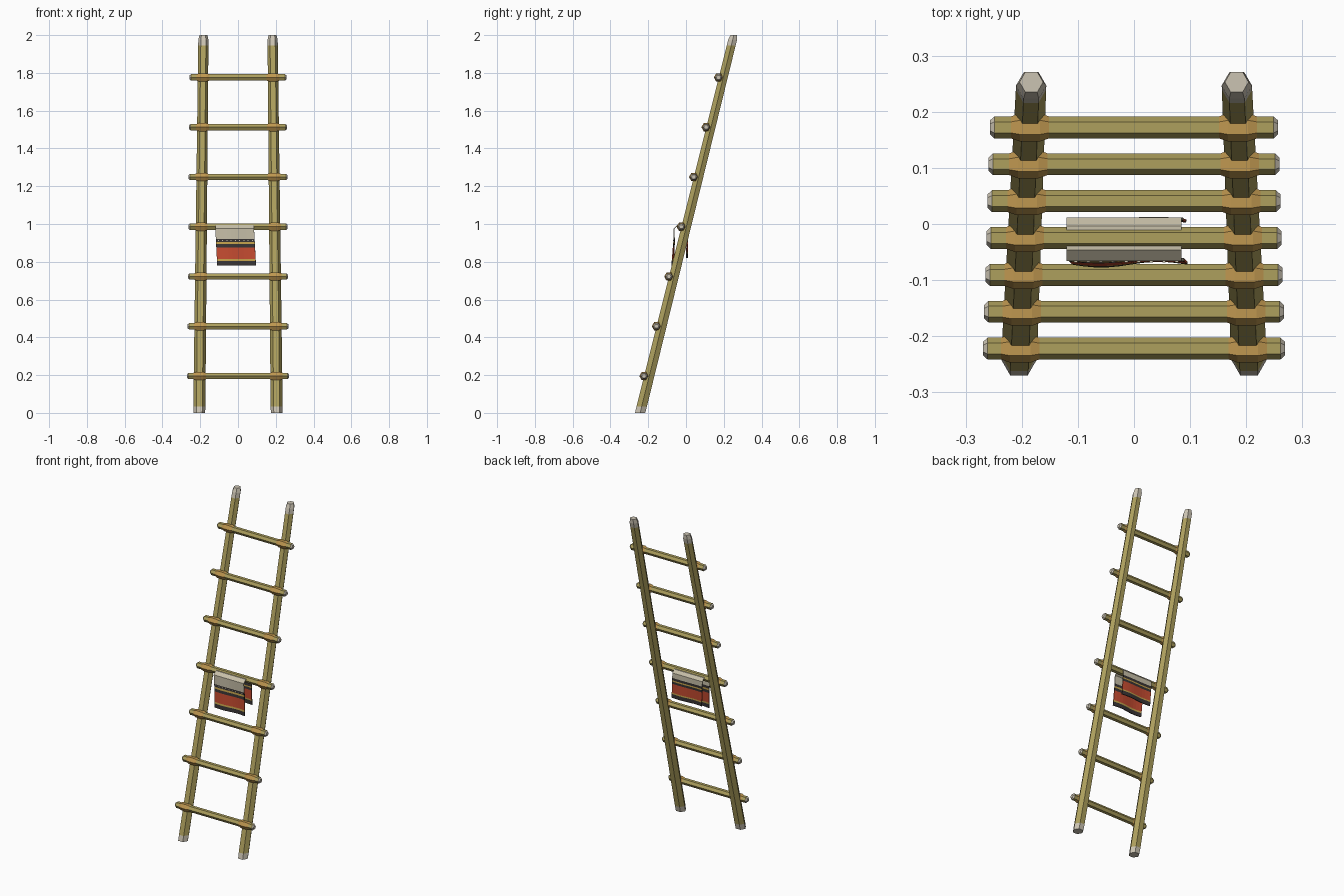
import bpy, bmesh
from math import sin, cos, pi
from mathutils import Vector

cube = bpy.data.objects.get("Cube")
if cube:
    bpy.data.objects.remove(cube)


def material(name, rgb):
    m = bpy.data.materials.new(name)
    m.use_nodes = True
    m.diffuse_color = (*rgb, 1)
    m.node_tree.nodes["Principled BSDF"].inputs["Base Color"].default_value = (*rgb, 1)
    return m


BAMBOO = material("bamboo", (0.42, 0.35, 0.11))
PALE = material("pale cut end", (0.60, 0.55, 0.45))
LASHING = material("orange lashing", (0.52, 0.31, 0.08))
LINEN = material("linen", (0.58, 0.53, 0.40))
RED = material("red cloth", (0.55, 0.07, 0.03))
DARK = material("dark cloth", (0.04, 0.035, 0.035))
YELLOW = material("yellow cloth", (0.55, 0.36, 0.07))


def finish(name, bm, mats):
    bmesh.ops.recalc_face_normals(bm, faces=bm.faces)
    mesh = bpy.data.meshes.new(name)
    bm.to_mesh(mesh)
    bm.free()
    for m in mats:
        mesh.materials.append(m)
    ob = bpy.data.objects.new(name, mesh)
    bpy.context.collection.objects.link(ob)
    return ob


def hex_tube(name, rings, u, v, mats, slots):
    """Six-sided tube through (centre, radius) rings lying in the u-v plane."""
    bm = bmesh.new()
    u, v = Vector(u), Vector(v)
    loops = [[bm.verts.new(Vector(c) + r * (u * cos(k * pi / 3) + v * sin(k * pi / 3)))
              for k in range(6)] for c, r in rings]
    for i, (a, b) in enumerate(zip(loops, loops[1:])):
        for k in range(6):
            n = (k + 1) % 6
            bm.faces.new((a[k], a[n], b[n], b[k])).material_index = slots[i]
    bm.faces.new(loops[0]).material_index = slots[0]
    bm.faces.new(loops[-1]).material_index = slots[-1]
    return finish(name, bm, mats)


def rail_point(side, z):
    return (side * (0.205 - 0.011 * z), -0.243 + 0.248 * z, z)


# Leaning side rails with pale cut ends
for side, label in ((1, "left"), (-1, "right")):
    rail = [(0, 0.031), (0.035, 0.032), (1.945, 0.027), (1.975, 0.027), (2, 0.021)]
    hex_tube(label + "_rail", [(rail_point(side, z), r) for z, r in rail],
             (1, 0, 0), (0, 1, 0), [BAMBOO, PALE], [1, 0, 1, 1])

# Rungs in front of the rails, each tied on with two lashings
for i in range(7):
    z = 0.195 + i * 0.2635
    y = -0.222 + i * 0.0657
    half = 0.269 - i * 0.002
    ends = [(-half, 0.012), (-half + 0.008, 0.0195), (half - 0.008, 0.0195), (half, 0.012)]
    hex_tube(f"rung_{i + 1}", [((x, y, z), r) for x, r in ends],
             (0, 1, 0), (0, 0, 1), [BAMBOO, PALE], [1, 0, 1])
    for side, label in ((1, "left"), (-1, "right")):
        cx = rail_point(side, z)[0]
        wrap = [(-0.034, 0.0195), (-0.018, 0.025), (0.018, 0.025), (0.034, 0.0195)]
        hex_tube(f"{label}_lashing_{i + 1}", [((cx + x, y, z), r) for x, r in wrap],
                 (0, 1, 0), (0, 0, 1), [LASHING], [0, 0, 0])

# Striped cloth draped over the middle rung: (y, z, colour of the strip below)
mats = [LINEN, DARK, YELLOW, RED]
profile = [(-0.070, 0.780, 1), (-0.069, 0.804, 2), (-0.068, 0.814, 3), (-0.065, 0.876, 1),
           (-0.064, 0.893, 2), (-0.063, 0.904, 1), (-0.063, 0.920, 0), (-0.064, 0.975, 0),
           (-0.045, 0.992, 0), (-0.005, 0.992, 0), (0.009, 0.975, 0), (0.009, 0.945, 1),
           (0.008, 0.930, 2), (0.008, 0.922, 1), (0.007, 0.908, 3), (0.006, 0.852, 2),
           (0.006, 0.844, 1), (0.005, 0.820, 0)]
COLUMNS = 10
bm = bmesh.new()
grid = []
for y, z, _ in profile:
    drop = max(0, 0.975 - z) / 0.19
    row = []
    for c in range(COLUMNS + 1):
        t = c / COLUMNS
        x = -0.12 + 0.205 * t + 0.01 * drop
        row.append(bm.verts.new((x, y + 0.005 * drop * sin(t * 2 * pi + pi), z)))
    grid.append(row)
for a, b, (_, _, slot) in zip(grid, grid[1:], profile):
    for c in range(COLUMNS):
        bm.faces.new((a[c], a[c + 1], b[c + 1], b[c])).material_index = slot
cloth = finish("draped_cloth", bm, mats)
solid = cloth.modifiers.new("thickness", "SOLIDIFY")
solid.thickness = 0.005
solid.offset = 0

# Row of small pale studs along the dark trim of the front panel
for c in range(9):
    bpy.ops.mesh.primitive_cube_add(size=1, location=(-0.104 + c * 0.0225, -0.0665, 0.913))
    stud = bpy.context.object
    stud.name = f"trim_stitch_{c + 1}"
    stud.scale = (0.006, 0.004, 0.006)
    stud.data.materials.append(LINEN)
